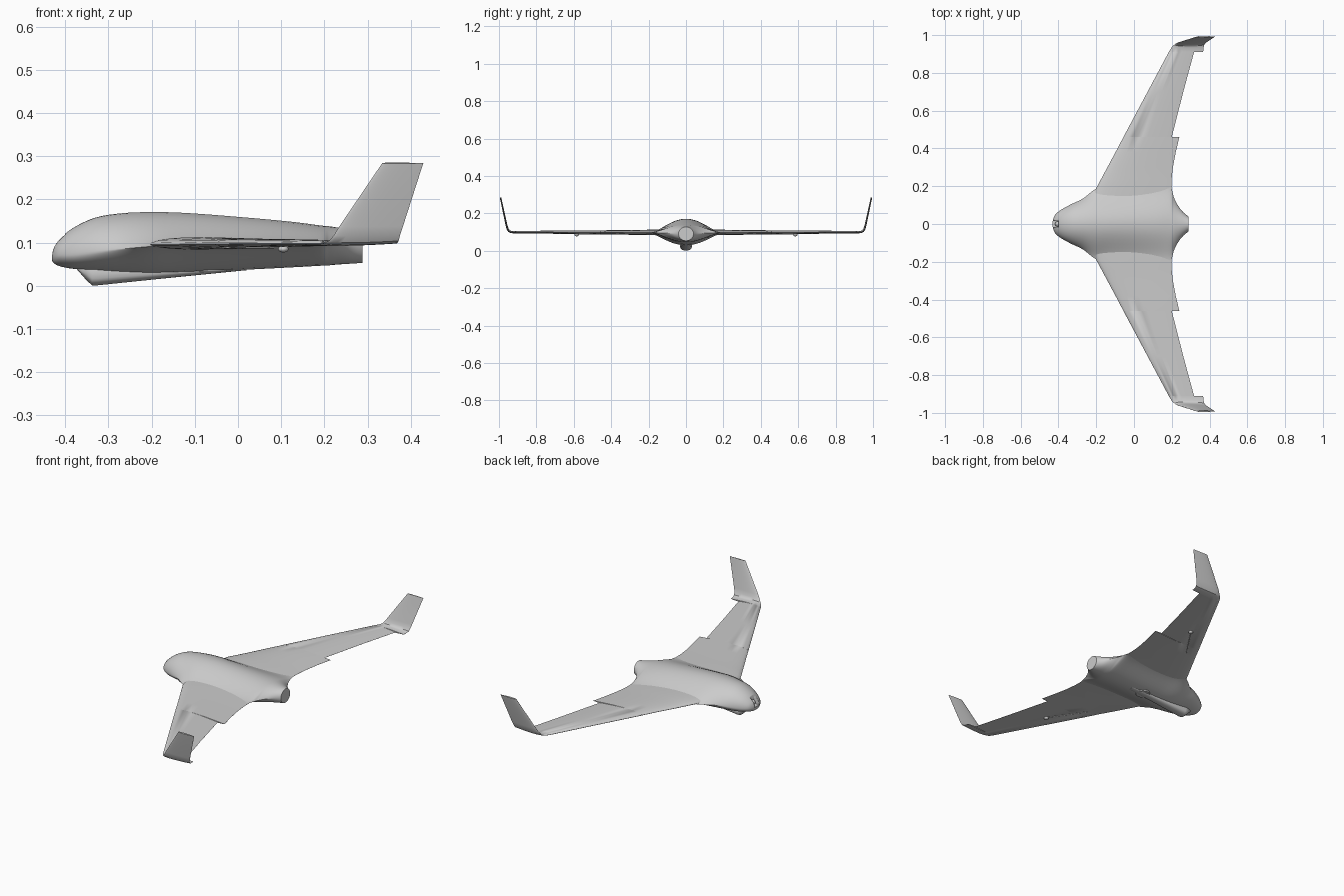
import bpy, bmesh, math
from mathutils import Vector

if "Cube" in bpy.data.objects:
    bpy.data.objects.remove(bpy.data.objects["Cube"])


def make_object(name, bm, angle=40):
    bmesh.ops.recalc_face_normals(bm, faces=bm.faces)
    me = bpy.data.meshes.new(name)
    bm.to_mesh(me)
    bm.free()
    ob = bpy.data.objects.new(name, me)
    bpy.context.collection.objects.link(ob)
    bpy.ops.object.select_all(action='DESELECT')
    ob.select_set(True)
    bpy.context.view_layer.objects.active = ob
    bpy.ops.object.shade_smooth_by_angle(angle=math.radians(angle))
    return ob


def loft(name, rings, angle=40):
    bm = bmesh.new()
    rows = [[bm.verts.new(p) for p in ring] for ring in rings]
    n = len(rows[0])
    for a, b in zip(rows, rows[1:]):
        for i in range(n):
            j = (i + 1) % n
            bm.faces.new((a[i], a[j], b[j], b[i]))
    bm.faces.new(rows[0])
    bm.faces.new(rows[-1])
    return make_object(name, bm, angle)


def refine(rows, steps):
    """Smooth interpolation between section rows."""
    out = []
    for i in range(len(rows) - 1):
        p1, p2 = rows[i], rows[i + 1]
        p0, p3 = rows[max(i - 1, 0)], rows[min(i + 2, len(rows) - 1)]
        for k in range(steps):
            t = k / steps
            row = []
            for a, b, c, d in zip(p0, p1, p2, p3):
                v = b + 0.5 * t * (c - a + t * (2*a - 5*b + 4*c - d + t * (3*(b - c) + d - a)))
                row.append(min(max(v, min(b, c)), max(b, c)))
            out.append(row)
    return out + [rows[-1]]


def cross_section(x, w, zt, zb, ze, p, n=56):
    """Ellipse for p = 0.5, bell-shaped blend for larger p."""
    ring = []
    for i in range(n):
        a = 2 * math.pi * (i + 0.5) / n
        s = math.sin(a)
        h = zt - ze if s > 0 else zb - ze
        ring.append((x, w * math.cos(a), ze + h * abs(s) ** (2 * p)))
    return ring


def mirror_y(ob):
    m = ob.modifiers.new("mirror", 'MIRROR')
    m.use_axis = (False, True, False)


# Blended fuselage: x, half width, top z, bottom z, edge z, shape
body = [(-.431, .012, .077, .060, .069, .5), (-.426, .032, .092, .052, .070, .5),
        (-.412, .055, .110, .045, .071, .5), (-.38, .079, .135, .039, .073, .5),
        (-.33, .106, .158, .035, .078, .6), (-.27, .135, .168, .031, .085, .85),
        (-.20, .188, .171, .029, .091, 1.5), (-.12, .215, .169, .031, .095, 2.2),
        (0, .22, .160, .036, .096, 2.4), (.12, .215, .149, .042, .097, 2.3),
        (.19, .20, .140, .046, .097, 2.0), (.21, .145, .138, .047, .096, 1.4),
        (.23, .102, .135, .049, .094, .95), (.26, .063, .131, .051, .091, .6),
        (.288, .040, .128, .053, .090, .5)]
fuselage = loft("fuselage", [cross_section(*r) for r in refine(body, 4)])

# Camera recess in the nose
bm = bmesh.new()
bmesh.ops.create_cube(bm, size=1)
bmesh.ops.scale(bm, vec=(.05, .036, .07), verts=bm.verts)
bmesh.ops.translate(bm, vec=(-.425, 0, .107), verts=bm.verts)
cutter = make_object("recess_cutter", bm)
cutter.hide_render = True
cutter.hide_viewport = True
cut = fuselage.modifiers.new("recess", 'BOOLEAN')
cut.operation = 'DIFFERENCE'
cut.object = cutter

# Camera lens
bm = bmesh.new()
bmesh.ops.create_uvsphere(bm, u_segments=20, v_segments=12, radius=.014)
bmesh.ops.translate(bm, vec=(-.404, 0, .085), verts=bm.verts)
make_object("camera_lens", bm)

# Belly skid fairing
skid = [(-.372, .016, .05, .037, .042, .3), (-.352, .026, .05, .014, .042, .25),
        (-.338, .031, .05, .001, .042, .2), (-.325, .032, .05, .001, .042, .2),
        (-.2, .027, .05, .014, .042, .22), (-.08, .022, .05, .026, .042, .25),
        (.02, .016, .05, .036, .042, .3)]
loft("belly_skid", [cross_section(*r, n=32) for r in skid], 35)


# Wing and winglet: y, z, leading x, trailing x, thickness, lean angle
def airfoil(y, z, le, te, thick, lean, n=14):
    c = te - le
    up = Vector((0, -math.sin(math.radians(lean)), math.cos(math.radians(lean))))

    def half(u):
        return (1.485*u**.5 - .63*u - 1.758*u*u + 1.4215*u**3 - .5075*u**4) * thick

    us = [.5 - .5 * math.cos(math.pi * i / n) for i in range(n + 1)]
    ring = [(u, 1.15 * half(u)) for u in reversed(us)]
    ring += [(u, -.85 * half(u)) for u in us[1:]]
    return [Vector((le + u * c, y, z)) + up * h for u, h in ring]


wing = [(.08, .095, -.225, .195, .030, 0), (.19, .096, -.200, .198, .029, 0),
        (.24, .096, -.173, .199, .027, 0), (.30, .096, -.141, .206, .025, 0),
        (.38, .097, -.098, .221, .023, 0), (.46, .097, -.056, .240, .021, 0),
        (.4605, .097, -.056, .200, .021, 0), (.70, .098, .072, .261, .017, 0),
        (.91, .098, .184, .318, .013, 0), (.9105, .098, .184, .366, .013, 0),
        (.935, .099, .199, .369, .012, 8), (.947, .104, .211, .372, .012, 35),
        (.955, .117, .222, .375, .011, 65), (.961, .138, .235, .382, .010, 75),
        (.992, .284, .334, .429, .008, 75)]
mirror_y(loft("wing", [airfoil(*r) for r in wing], 35))

# Servo blisters under the wing
bm = bmesh.new()
bmesh.ops.create_uvsphere(bm, u_segments=20, v_segments=12, radius=1)
bmesh.ops.scale(bm, vec=(.012, .012, .008), verts=bm.verts)
bmesh.ops.translate(bm, vec=(.105, .585, .085), verts=bm.verts)
mirror_y(make_object("servo_blister", bm))

# Belly hatch ring
bm = bmesh.new()
bmesh.ops.create_cone(bm, cap_ends=True, segments=32, radius1=.036, radius2=.040, depth=.008)
bmesh.ops.translate(bm, vec=(-.06, 0, .036), verts=bm.verts)
make_object("belly_hatch", bm)


# Thin rods: servo cable strips running inboard
def rod(name, a, b, r):
    a, b = Vector(a), Vector(b)
    bm = bmesh.new()
    bmesh.ops.create_cone(bm, cap_ends=True, segments=8, radius1=r, radius2=r, depth=(b - a).length)
    bm.transform((b - a).to_track_quat('Z', 'Y').to_matrix().to_4x4())
    bmesh.ops.translate(bm, vec=(a + b) / 2, verts=bm.verts)
    return make_object(name, bm)


mirror_y(rod("servo_cable", (.10, .58, .0895), (-.02, .40, .0885), .0025))
